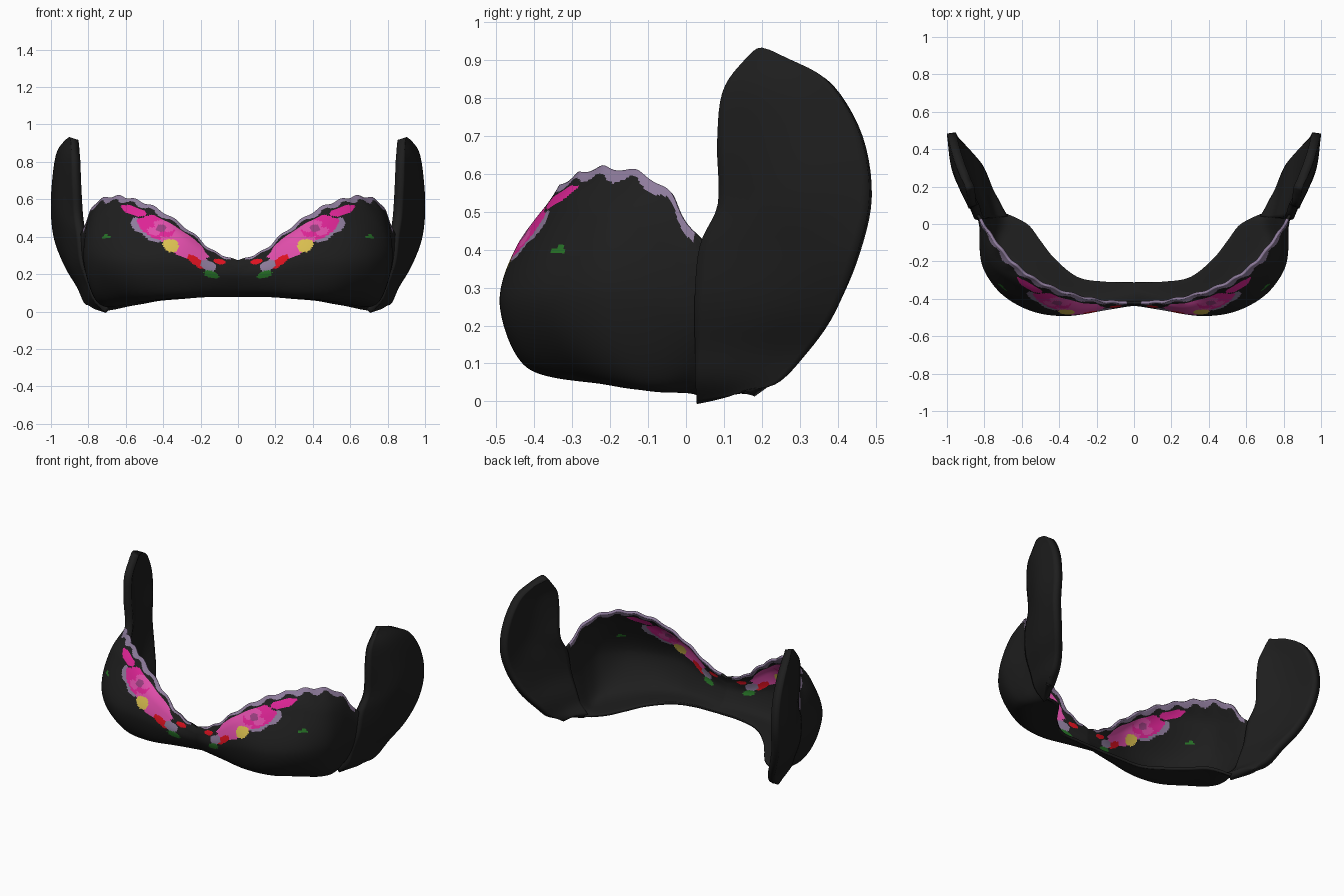
import bpy, math
from mathutils import Vector

# ---------- colours ----------
COLOURS = [
    ("black_fabric", (0.013, 0.013, 0.013)),
    ("lilac", (0.27, 0.20, 0.33)),
    ("hot_pink", (0.72, 0.018, 0.30)),
    ("soft_pink", (0.74, 0.075, 0.40)),
    ("mauve", (0.33, 0.05, 0.22)),
    ("yellow", (0.70, 0.52, 0.08)),
    ("red", (0.75, 0.006, 0.015)),
    ("green", (0.02, 0.17, 0.02)),
]
BLACK, LILAC, HOT, SOFT, MAUVE, YELLOW, RED, GREEN = range(8)
MATS = []
for name, c in COLOURS:
    m = bpy.data.materials.new(name)
    m.diffuse_color = (*c, 1)
    MATS.append(m)


def spline(pts, t):
    """Catmull-Rom point at t (0..1) along pts."""
    n = len(pts) - 1
    f = min(max(t, 0), 1) * n
    i = min(int(f), n - 1)
    s = f - i
    b, c = pts[i], pts[i + 1]
    a = pts[i - 1] if i > 0 else 2 * b - c
    d = pts[i + 2] if i + 2 <= n else 2 * c - b
    return 0.5 * (2 * b + (c - a) * s + (2 * a - 5 * b + 4 * c - d) * s ** 2
                  + (3 * b - a - 3 * c + d) * s ** 3)


def sheet(name, rows, nu, nv, thick, colour=None, adjust=None):
    """Smooth mirrored fabric sheet through a coarse net of control points."""
    net = [[Vector(p) for p in r] for r in rows]
    verts, faces, mats = [], [], []
    for i in range(nu + 1):
        u = i / nu
        line = [spline([r[k] for r in net], u) for k in range(len(net[0]))]
        for j in range(nv + 1):
            p = spline(line, j / nv)
            if adjust:
                adjust(p, u, j / nv)
            verts.append(p)
    w = nv + 1
    for i in range(nu):
        for j in range(nv):
            q = (i * w + j, (i + 1) * w + j, (i + 1) * w + j + 1, i * w + j + 1)
            faces.append(q)
            mid = sum((verts[k] for k in q), Vector()) / 4
            mats.append(colour(mid, (i + .5) / nu, (j + .5) / nv) if colour else BLACK)
    me = bpy.data.meshes.new(name)
    me.from_pydata(verts, [], faces)
    for m in MATS:
        me.materials.append(m)
    me.polygons.foreach_set("material_index", mats)
    ob = bpy.data.objects.new(name, me)
    bpy.context.collection.objects.link(ob)
    mir = ob.modifiers.new("mirror", "MIRROR")
    mir.merge_threshold = 0.0005
    sol = ob.modifiers.new("thickness", "SOLIDIFY")
    sol.thickness = thick
    sol.offset = 0
    bpy.ops.object.select_all(action='DESELECT')
    ob.select_set(True)
    bpy.context.view_layer.objects.active = ob
    bpy.ops.object.shade_smooth_by_angle(angle=math.radians(45))
    return ob


# ---------- printed flowers: (x, z, radius x, radius z, tilt, colour) ----------
BLOBS = [
    (.52, .455, .055, .036, 30, LILAC),
    (.46, .395, .050, .020, 25, LILAC),
    (.41, .44, .130, .060, 18, HOT),
    (.31, .375, .145, .066, 38, SOFT),
    (.22, .305, .085, .036, 38, SOFT),
    (.41, .44, .075, .042, 15, HOT),
    (.39, .455, .060, .030, 10, SOFT),
    (.45, .425, .035, .022, 15, SOFT),
    (.41, .44, .028, .020, 0, MAUVE),
    (.555, .535, .070, .024, 18, HOT),
    (.36, .350, .045, .034, 20, YELLOW),
    (.225, .265, .060, .020, 34, RED),
    (.10, .265, .035, .013, 10, RED),
    (.16, .245, .042, .028, 20, LILAC),
    (.15, .275, .022, .010, 20, BLACK),
    (.145, .200, .042, .017, 15, GREEN),
    (.70, .395, .022, .011, 0, GREEN),
]


def cup_colour(p, u, v):
    col = BLACK
    wob = 1 + 0.12 * math.sin(70 * p.x + 1) * math.sin(80 * p.z)   # ragged petal edge
    for x, z, rx, rz, tilt, c in BLOBS:
        a = math.radians(tilt)
        dx, dz = p.x - x, p.z - z
        e = ((dx * math.cos(a) + dz * math.sin(a)) / rx) ** 2 \
            + ((dz * math.cos(a) - dx * math.sin(a)) / rz) ** 2
        if e < wob:
            col = c
    # scalloped lilac trim, set off from the flowers by a black band
    if v > 0.895:
        col = BLACK
    edge = 0.94 + 0.018 * math.sin(u * 58) + 0.015 * max(0, u - 0.6) / 0.4
    if 0.04 < u < 0.97 and v > edge:
        col = LILAC
    return col


def ruffle(p, u, v):
    k = max(0, (v - 0.85) / 0.15) * min(1, u * 6)
    p.z += 0.006 * k * math.sin(u * 58)
    p.y += 0.004 * k * math.sin(u * 58 + 1)


# ---------- cups: columns from centre front to side, each bottom to top ----------
CUPS = [
    [(0, -.315, .085), (0, -.375, .115), (0, -.42, .18), (0, -.43, .23), (0, -.42, .272)],
    [(.16, -.31, .085), (.16, -.40, .11), (.15, -.45, .20), (.14, -.44, .27), (.13, -.415, .32)],
    [(.30, -.285, .075), (.34, -.42, .10), (.36, -.483, .25), (.31, -.45, .38), (.27, -.39, .435)],
    [(.42, -.19, .065), (.50, -.38, .085), (.54, -.46, .26), (.48, -.40, .45), (.42, -.345, .54)],
    [(.50, -.09, .05), (.63, -.28, .075), (.695, -.375, .27), (.63, -.32, .50), (.55, -.28, .595)],
    [(.56, -.01, .04), (.72, -.18, .06), (.79, -.25, .27), (.75, -.23, .48), (.66, -.19, .612)],
    [(.63, .03, .025), (.75, -.08, .06), (.815, -.13, .26), (.80, -.11, .45), (.76, -.065, .57)],
    [(.69, .05, .008), (.76, .04, .11), (.805, .04, .20), (.828, .04, .30), (.835, .045, .41)],
]
sheet("cups", CUPS, 140, 90, 0.016, cup_colour, ruffle)

# ---------- side wings: rungs from bottom to top, each front to rear ----------
WING = [
    [(.69, .035, .010), (.73, .10, .020), (.775, .17, .022)],
    [(.75, .030, .07), (.78, .13, .07), (.805, .255, .06)],
    [(.78, .030, .15), (.82, .17, .15), (.84, .325, .14)],
    [(.82, .030, .27), (.88, .22, .26), (.905, .40, .25)],
    [(.835, .045, .41), (.92, .26, .41), (.96, .455, .39)],
    [(.85, .095, .52), (.945, .28, .54), (.977, .487, .54)],
    [(.86, .092, .68), (.94, .27, .70), (.970, .463, .70)],
    [(.865, .105, .81), (.92, .23, .825), (.95, .385, .835)],
    [(.87, .155, .885), (.89, .21, .90), (.918, .29, .895)],
    [(.875, .19, .923), (.878, .20, .925), (.882, .21, .923)],
]
sheet("side_wings", WING, 45, 18, 0.048)
